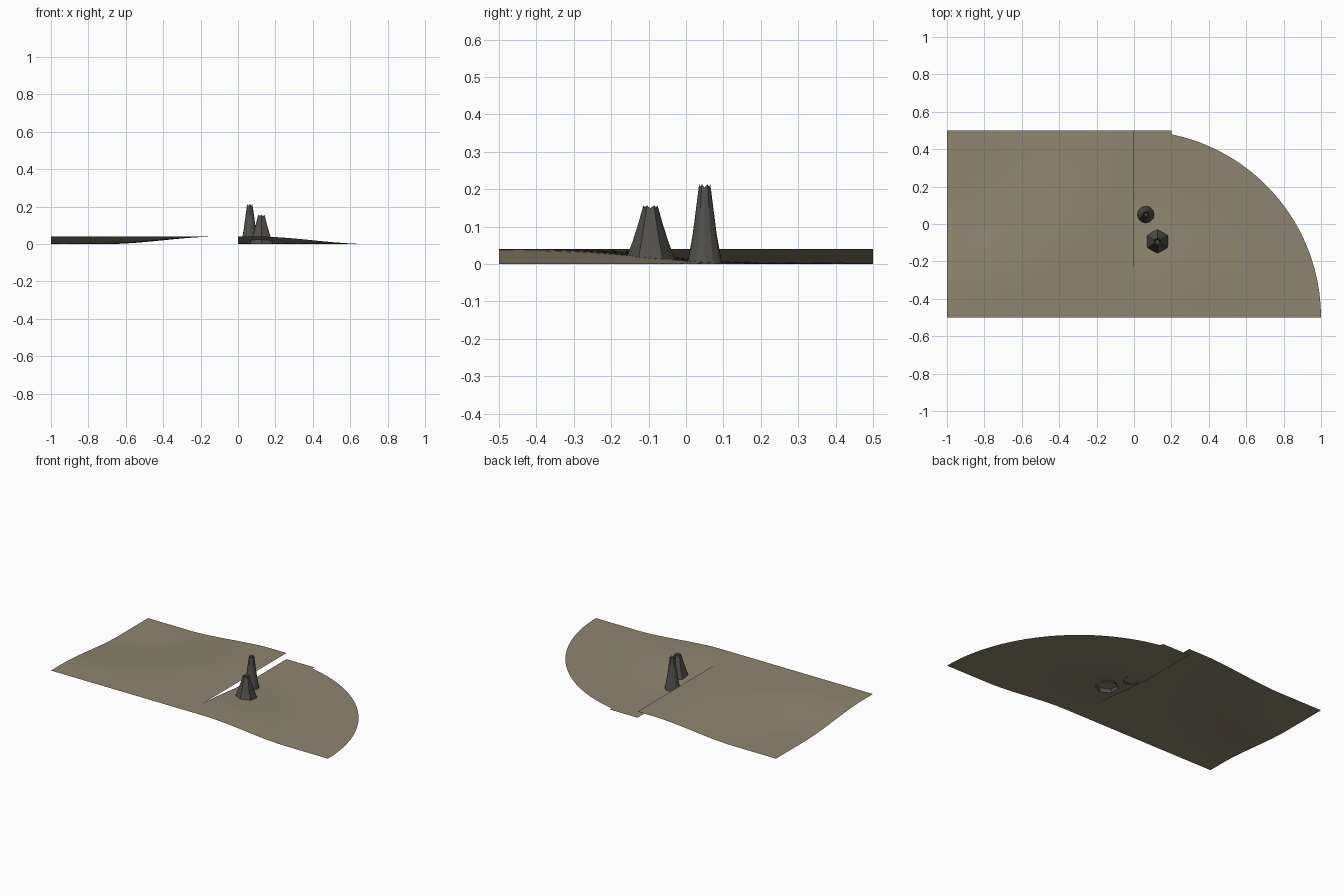
import bpy, bmesh, math

if "Cube" in bpy.data.objects:
    bpy.data.objects.remove(bpy.data.objects["Cube"])

TOP = 0.04


def material(name, rgb):
    m = bpy.data.materials.new(name)
    m.diffuse_color = (*rgb, 1)
    m.use_nodes = True
    m.node_tree.nodes["Principled BSDF"].inputs["Base Color"].default_value = m.diffuse_color
    return m


sand = material("sandy_ground", (0.27, 0.235, 0.165))
rock = material("dark_rock", (0.085, 0.08, 0.073))


def ease(a, b, v):
    t = min(1, max(0, (v - a) / (b - a)))
    return t * t * (3 - 2 * t)


def make_object(name, bm, mat, smooth=True):
    me = bpy.data.meshes.new(name)
    bm.to_mesh(me)
    bm.free()
    me.materials.append(mat)
    ob = bpy.data.objects.new(name, me)
    bpy.context.collection.objects.link(ob)
    for p in me.polygons:
        p.use_smooth = smooth
    return ob


def sheet(name, xs, y_end, height, rows=24):
    """Open sheet made of columns running from the front edge to y_end(x)."""
    bm = bmesh.new()
    cols = []
    for x in xs:
        ys = [-0.5 + (y_end(x) + 0.5) * j / rows for j in range(rows + 1)]
        cols.append([bm.verts.new((x, y, height(x, y))) for y in ys])
    for a, b in zip(cols, cols[1:]):
        for j in range(rows):
            bm.faces.new((a[j], b[j], b[j + 1], a[j + 1]))
    bmesh.ops.remove_doubles(bm, verts=bm.verts, dist=1e-5)
    return make_object(name, bm, sand)


# Inner slope falls towards the back left corner
def inner_slope(x, y):
    return TOP * ease(0.3, 0.9, math.hypot(x + 1, y - 0.5))


# Outer slope falls away from the front middle
def outer_slope(x, y):
    return TOP * (1 - ease(0.1, 0.7, math.hypot(x, y + 0.5)))


def arc(x):
    return -0.5 + math.sqrt(max(0, 1 - x * x))


sheet("left_ground", [-1 + i / 24 for i in range(25)], lambda x: 0.5, inner_slope)
sheet("middle_ground", [i * 0.05 for i in range(5)], lambda x: 0.5, outer_slope)
start = math.acos(0.2)
sheet("rounded_ground", [math.cos(start * (1 - i / 20)) for i in range(21)], arc, outer_slope)


# Hollow vents: rings of (radius, height), six-cornered foot, ragged rim
def vent(name, x, y, rings, rim, hexagonal, n=12):
    bm = bmesh.new()
    loops = []
    for k, (r, z) in enumerate(rings):
        loop = []
        for i in range(n):
            a = math.pi / 2 + 2 * math.pi * i / n
            rr = r * (0.89 if hexagonal and i % 2 and k < rim else 1)
            dz = -0.008 if k == rim and i % 2 else 0
            loop.append(bm.verts.new((x + rr * math.cos(a), y + rr * math.sin(a), z + dz)))
        loops.append(loop)
    for a, b in zip(loops, loops[1:]):
        for i in range(n):
            j = (i + 1) % n
            bm.faces.new((a[i], a[j], b[j], b[i]))
    bm.faces.new(loops[-1])
    return make_object(name, bm, rock, False)


vent("wide_vent", 0.125, -0.095,
     [(0.07, 0.0), (0.048, 0.06), (0.032, 0.11), (0.019, 0.157), (0.012, 0.145), (0.010, 0.11)], 3, True)
vent("tall_vent", 0.063, 0.05,
     [(0.046, 0.003), (0.032, 0.08), (0.023, 0.15), (0.015, 0.213), (0.010, 0.20), (0.008, 0.17)], 3, False)
